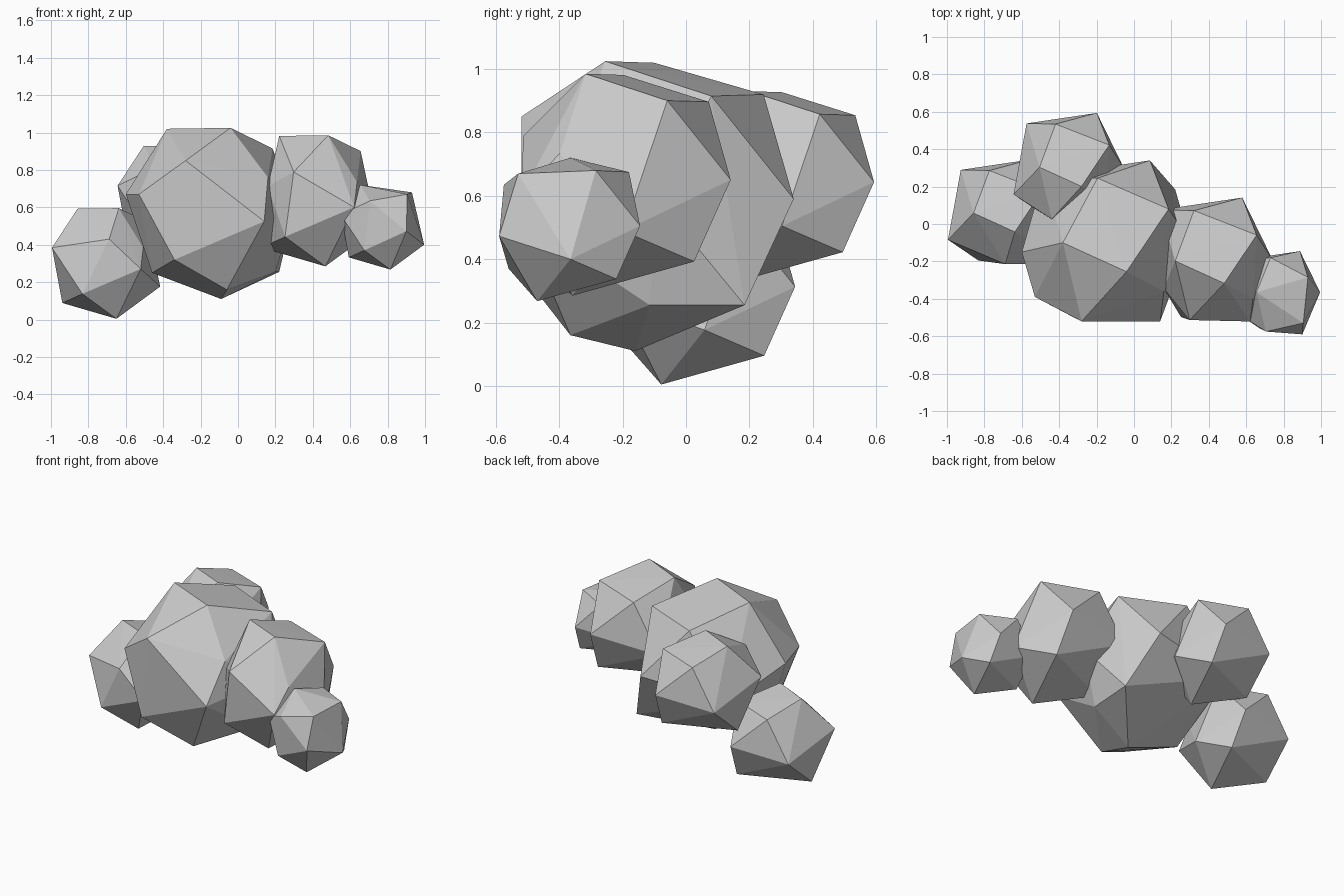
import bpy
import bmesh
from mathutils import Vector

cube = bpy.data.objects.get("Cube")
if cube:
    bpy.data.objects.remove(cube, do_unlink=True)

# One flat grey for the whole cloud
grey = bpy.data.materials.new("soft_grey")
grey.use_nodes = True
colour = (0.6, 0.6, 0.6, 1)
grey.diffuse_color = colour
bsdf = next(n for n in grey.node_tree.nodes if n.type == "BSDF_PRINCIPLED")
bsdf.inputs["Base Color"].default_value = colour
bsdf.inputs["Roughness"].default_value = 0.9

# Corners of the faceted puff, measured from its middle
CORNERS = {
    "crown_front": (.12, -.165, .455),
    "crown_right": (-.22, -.01, .45),
    "crown_left": (.345, .17, .345),
    "crown_back": (-.09, .34, .34),
    "brow": (-.12, -.43, .28),
    "waist_back": (.245, .43, .02),
    "waist_front": (.30, -.43, -.045),
    "waist_left": (.46, -.01, -.19),
    "waist_right": (-.43, -.23, .13),
    "side_back": (-.325, .345, -.035),
    "cheek": (.32, -.27, .13),
    "chin": (-.18, -.40, -.25),
    "base_right": (-.345, .01, -.325),
    "base_front": (.10, -.22, -.455),
    "base_back": (.28, .28, -.315),
}


def puff(name, centre, size, **changes):
    """Convex faceted lump; changes move or add single corners."""
    bm = bmesh.new()
    for corner in {**CORNERS, **changes}.values():
        bm.verts.new(Vector(corner) * size)
    bmesh.ops.convex_hull(bm, input=bm.verts[:])
    bmesh.ops.recalc_face_normals(bm, faces=bm.faces[:])
    mesh = bpy.data.meshes.new(name)
    bm.to_mesh(mesh)
    bm.free()
    mesh.materials.append(grey)
    obj = bpy.data.objects.new(name, mesh)
    obj.location = centre
    bpy.context.scene.collection.objects.link(obj)


# The main puff has a few more corners than the small ones
puff("main_puff", (-.16, -.09, .57), 1,
     crown_back=(-.035, .335, .35),
     waist_left=(.46, 0, .02),
     waist_right=(-.37, -.30, .10),
     cheek=(.32, -.27, .19),
     base_right=(-.30, -.07, -.32),
     base_front=(.10, -.275, -.41),
     base_middle=(.07, -.07, -.46),
     base_left=(.36, -.025, -.315),
     base_back=(.38, .275, -.315),
     side_right=(-.44, -.06, .10))

# Four smaller puffs overlap it
puff("left_puff", (.39, -.19, .635), .77,
     brow=(-.12, -.42, .20), waist_right=(-.30, -.20, .10))
puff("left_end_puff", (.765, -.36, .495), .5,
     crown_front=(.28, -.34, .35), crown_left=(.33, .15, .37),
     crown_back=(-.07, .36, .36), waist_front=(.27, -.46, -.045))
puff("right_end_puff", (-.715, .065, .30), .65, brow=(.04, -.43, .20))
puff("back_puff", (-.36, .31, .63), .66)
